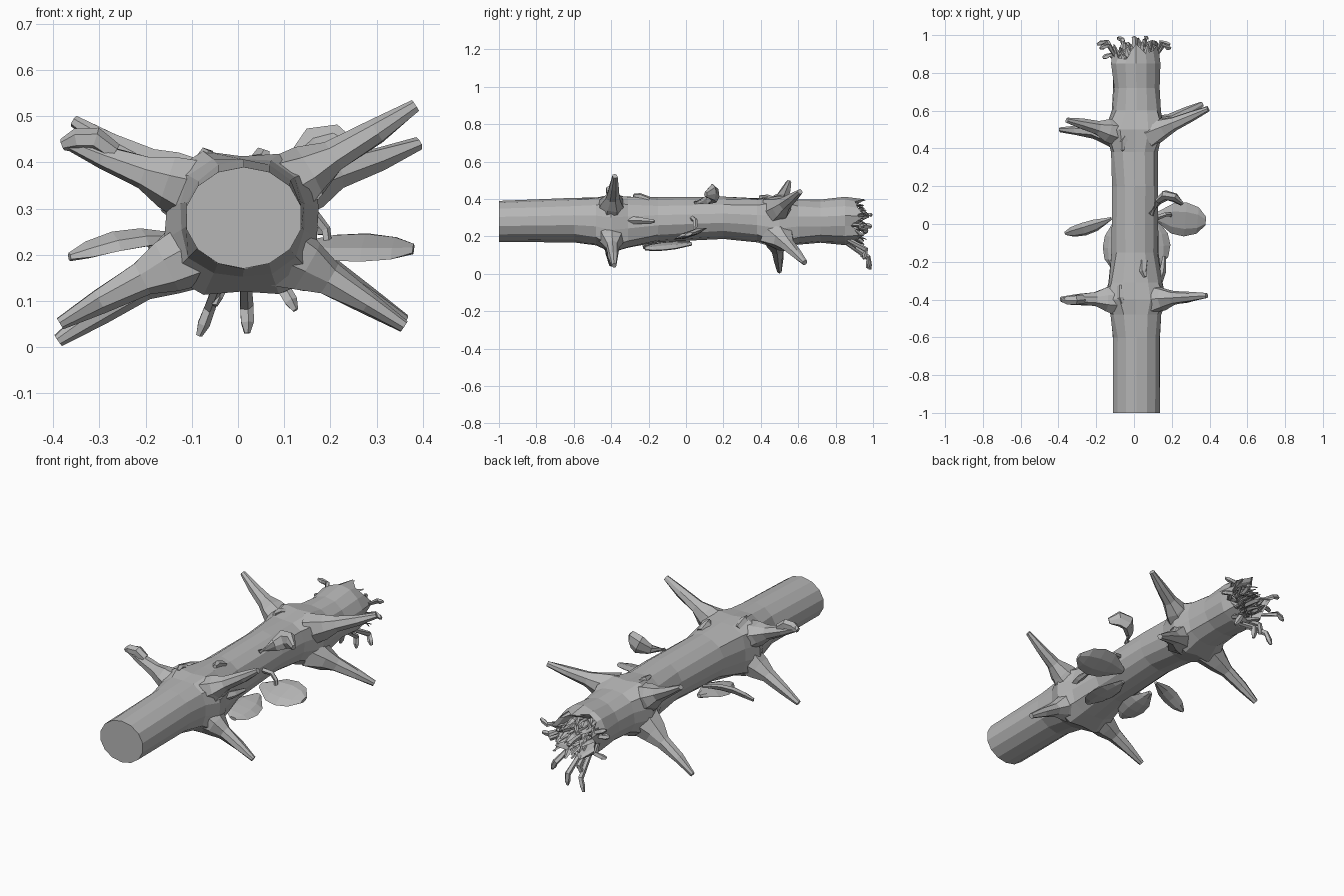
import bpy, bmesh, math, random
from mathutils import Vector

random.seed(4)
if "Cube" in bpy.data.objects:
    bpy.data.objects.remove(bpy.data.objects["Cube"])

bark = bpy.data.materials.new("grey_bark")
bark.use_nodes = True
COLOUR = (0.47, 0.47, 0.47, 1)
bark.diffuse_color = COLOUR
bark.node_tree.nodes["Principled BSDF"].inputs["Base Color"].default_value = COLOUR


def finish(bm, name):
    bmesh.ops.recalc_face_normals(bm, faces=bm.faces)
    mesh = bpy.data.meshes.new(name)
    bm.to_mesh(mesh)
    bm.free()
    mesh.materials.append(bark)
    obj = bpy.data.objects.new(name, mesh)
    bpy.context.collection.objects.link(obj)
    return obj


def loft(name, rings):
    """Skin a list of equal-length point rings and cap both ends."""
    bm = bmesh.new()
    loops = [[bm.verts.new(p) for p in ring] for ring in rings]
    n = len(loops[0])
    for a, b in zip(loops, loops[1:]):
        for i in range(n):
            j = (i + 1) % n
            bm.faces.new((a[i], a[j], b[j], b[i]))
    bm.faces.new(loops[0])
    bm.faces.new(loops[-1])
    return finish(bm, name)


def tube(name, points, radii, sides=6, jitter=0.1, flat=1.0):
    """Tapered, slightly irregular limb along a path."""
    pts = [Vector(p) for p in points]
    rings = []
    for k, (p, r) in enumerate(zip(pts, radii)):
        d = (pts[min(k + 1, len(pts) - 1)] - pts[max(k - 1, 0)]).normalized()
        u = d.cross(Vector((0, 1, 0)) if abs(d.y) < 0.8 else Vector((0, 0, 1))).normalized()
        v = d.cross(u)
        ring = []
        for i in range(sides):
            a = math.tau * i / sides
            s = r * random.uniform(1 - jitter, 1 + jitter)
            ring.append(p + u * math.cos(a) * s + v * math.sin(a) * s * flat)
        rings.append(ring)
    return loft(name, rings)


# Trunk: stations of y, left edge, right edge, bottom, top, squareness, roughness
SIDES = 14
stations = [
    (-1.0, -0.115, 0.14, 0.17, 0.39, 0, 0),
    (-0.6, -0.115, 0.14, 0.17, 0.405, 0, 0.02),
    (-0.48, -0.125, 0.145, 0.155, 0.41, 0.1, 0.03),
    (-0.4, -0.155, 0.17, 0.12, 0.415, 0.26, 0.03),
    (-0.31, -0.135, 0.15, 0.135, 0.415, 0.12, 0.04),
    (-0.15, -0.118, 0.13, 0.165, 0.41, 0, 0.04),
    (0.2, -0.12, 0.13, 0.185, 0.41, 0, 0.04),
    (0.38, -0.125, 0.125, 0.17, 0.405, 0.1, 0.04),
    (0.5, -0.145, 0.15, 0.14, 0.41, 0.28, 0.03),
    (0.6, -0.115, 0.14, 0.16, 0.40, 0.1, 0.04),
    (0.72, -0.11, 0.135, 0.165, 0.395, 0, 0.04),
    (0.85, -0.12, 0.14, 0.155, 0.41, 0, 0.04),
]
rings = []
for y, x0, x1, z0, z1, square, rough in stations:
    ring = []
    for i in range(SIDES):
        a = math.tau * (i + 0.5) / SIDES
        s = (1 + square * math.sin(2 * a) ** 2) * random.uniform(1 - rough, 1 + rough)
        ring.append(Vector(((x0 + x1) / 2 + math.cos(a) * s * (x1 - x0) / 2, y,
                            (z0 + z1) / 2 + math.sin(a) * s * (z1 - z0) / 2)))
    rings.append(ring)
# Broken end: jagged rim, then a hollow
core = Vector((0.01, 0, 0.28))


def inward(ring, scale, ys):
    return [Vector((core.x + (p.x - core.x) * scale, y, core.z + (p.z - core.z) * scale))
            for p, y in zip(ring, ys)]


jag = [0.955 if i % 3 == 0 else random.uniform(0.87, 0.92) for i in range(SIDES)]
last = rings[-1]
rings += [inward(last, 0.9, jag), inward(last, 0.78, [y - 0.02 for y in jag]),
          inward(last, 0.55, [0.84] * SIDES)]
loft("trunk", rings)

# Branches: two whorls of four, flared where they leave the trunk
tips = {
    "front_upper_left": (0.385, -0.38, 0.522), "front_upper_right": (-0.375, -0.4, 0.445),
    "front_lower_left": (0.36, -0.385, 0.045), "front_lower_right": (-0.385, -0.4, 0.05),
    "back_upper_left": (0.392, 0.61, 0.44), "back_upper_right": (-0.355, 0.55, 0.49),
    "back_lower_left": (0.36, 0.635, 0.06), "back_lower_right": (-0.39, 0.5, 0.015),
}
for name, tip in tips.items():
    tip = Vector(tip)
    root_y = -0.4 if tip.y < 0 else 0.48
    sx = 1 if tip.x > 0 else -1
    up = 1 if tip.z > 0.28 else -1
    root = Vector((sx * 0.08, root_y, 0.275 + up * 0.06))
    bend = Vector((0, 0, -0.004 * up))
    path = [root] + [root.lerp(tip, t) + bend for t in (0.25, 0.42, 0.72)] + [tip]
    tube("branch_" + name, path, (0.085, 0.058, 0.037, 0.027, 0.014), 7, 0.14)
# Swollen knob at the end of one upper branch
tube("branch_knob", [(-0.27, -0.4, 0.42), (-0.31, -0.405, 0.45), (-0.35, -0.405, 0.448),
                     (-0.38, -0.4, 0.437)], (0.022, 0.027, 0.024, 0.013), 6)


def bracket(name, root, tip, width, thick, droop, roll):
    """Thin leaf-shaped shelf growing from root to tip."""
    root, tip = Vector(root), Vector(tip)
    along = (tip - root).normalized()
    side = along.cross(Vector((0, 0, 1))).normalized()
    up = side.cross(along)
    side, up = (side * math.cos(roll) + up * math.sin(roll),
                up * math.cos(roll) - side * math.sin(roll))
    rings = []
    for t, w in ((0, 0.2), (0.15, 0.5), (0.35, 0.9), (0.6, 1), (0.84, 0.78), (1, 0.25)):
        c = root.lerp(tip, t) + up * droop * math.sin(math.pi * t)
        h = thick * (0.4 + 0.6 * w) / 2
        half = side * width * w / 2
        rings.append([c - half, c - half * 0.5 + up * h, c + half * 0.5 + up * h,
                      c + half, c + half * 0.4 - up * h, c - half * 0.4 - up * h])
    return loft(name, rings)


# Bracket growths on both flanks
bracket("bracket_left_large", (0.11, 0.04, 0.212), (0.38, 0.015, 0.212), 0.19, 0.03, 0.004, -0.33)
bracket("bracket_left_low", (0.10, 0.03, 0.16), (0.125, -0.22, 0.135), 0.16, 0.03, 0, 0.2)
bracket("bracket_right_large", (-0.12, 0.03, 0.235), (-0.365, -0.05, 0.195), 0.08, 0.03, 0.02, 0.5)
bracket("bracket_right_low", (-0.09, 0.02, 0.17), (-0.11, -0.23, 0.145), 0.13, 0.035, 0, -0.2)
# Curled growth on top, and a stem curling over the large bracket
tube("curled_growth", [(0.09, 0.05, 0.38), (0.13, 0.12, 0.40), (0.17, 0.15, 0.425),
                       (0.215, 0.14, 0.438), (0.255, 0.105, 0.425)],
     (0.015, 0.032, 0.048, 0.044, 0.016), 7, 0.1, 0.6)
tube("bracket_stem", [(0.11, 0.03, 0.30), (0.165, 0.05, 0.285), (0.19, 0.05, 0.255),
                      (0.195, 0.045, 0.225)], (0.015, 0.013, 0.011, 0.009), 5)
# Short broken twigs
twigs = [
    [(0.05, -0.2, 0.39), (0.05, -0.25, 0.415), (0.06, -0.28, 0.418)],
    [(-0.07, -0.33, 0.39), (-0.07, -0.39, 0.415), (-0.06, -0.42, 0.415)],
    [(0.12, -0.33, 0.285), (0.15, -0.25, 0.285), (0.16, -0.17, 0.28)],
    [(-0.03, 0.48, 0.385), (-0.06, 0.43, 0.405), (-0.06, 0.39, 0.41)],
]
for path in twigs:
    tube("broken_twig", path, (0.024, 0.019, 0.01), 5)

# Splinters bursting from the broken end
for i in range(52):
    a = math.tau * (i * 0.382 % 1)
    r = random.uniform(0.03, 0.105)
    d = Vector((math.cos(a), 0, math.sin(a)))
    length = random.uniform(0.07, 0.14)
    spread = random.uniform(-0.02, 0.04)
    swirl = Vector((-d.z, 0, d.x)) * random.uniform(-0.04, 0.04)
    p0 = core + d * r + Vector((0, 0.83, 0))
    p1 = p0 + Vector((0, length * 0.6, 0)) + d * spread * 0.5
    p2 = p0 + Vector((0, length, random.uniform(-0.03, 0.0))) + d * spread + swirl
    w = random.uniform(0.009, 0.02)
    tube("splinter", [p0, p1, p2], (w, w, w * 0.3), 4, 0.2, 0.5)

# Long hanging fibres, drooping below and to each side
ends = [(-0.085, 0.985, 0.025), (0.02, 0.97, 0.03), (0.125, 0.95, 0.08), (-0.05, 0.94, 0.09),
        (-0.195, 0.95, 0.22), (0.195, 0.93, 0.25), (-0.165, 0.88, 0.30), (0.19, 0.95, 0.33),
        (-0.18, 0.93, 0.36), (0.0, 0.992, 0.25), (0.07, 0.992, 0.32)]
for e in ends:
    e = Vector(e)
    base = core + (e - core) * 0.4
    base.y = 0.84
    mid = base.lerp(e, 0.6)
    mid.y = min(0.975, e.y + 0.015)
    tube("hanging_fibre", [base, mid, mid.lerp(e, 0.6), e], (0.012, 0.014, 0.014, 0.007), 5, 0.2)
